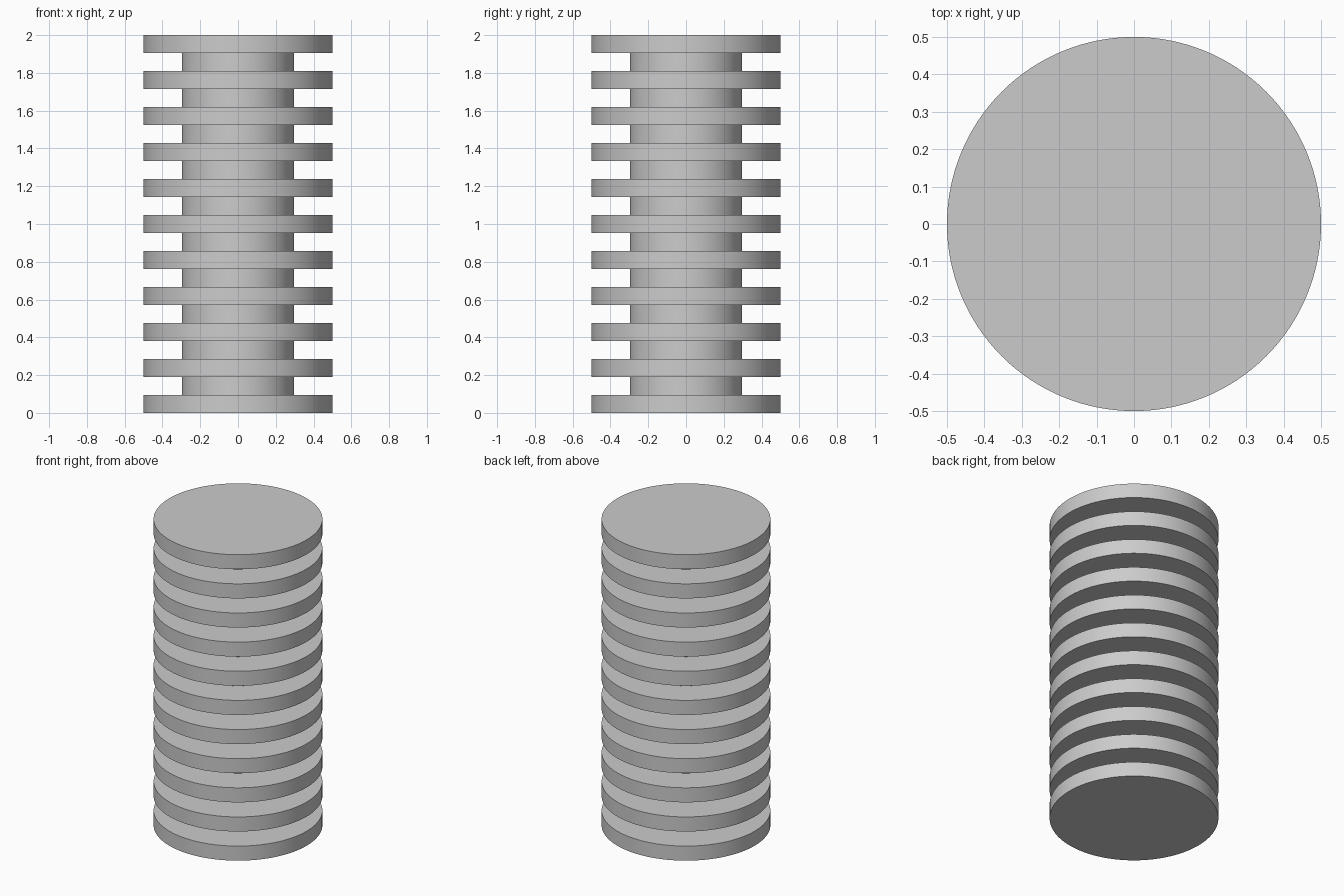
import bpy
import bmesh
import math
from mathutils import Vector

if "Cube" in bpy.data.objects:
    bpy.data.objects.remove(bpy.data.objects["Cube"], do_unlink=True)

DISCS = 11
HEIGHT = 2.0
STEP = HEIGHT / (2 * DISCS - 1)   # discs and gaps share one thickness
DISC_RADIUS = 0.5
CORE_RADIUS = 0.297
SEGMENTS = 128

grey = bpy.data.materials.new("light grey")
grey.use_nodes = True
colour = (0.6, 0.6, 0.6, 1.0)
grey.diffuse_color = colour
grey.node_tree.nodes["Principled BSDF"].inputs["Base Color"].default_value = colour

# Stepped half profile: disc, core, disc, core ... from bottom to top
profile = [(0, 0)]
for i in range(2 * DISCS - 1):
    radius = CORE_RADIUS if i % 2 else DISC_RADIUS
    profile += [(radius, i * STEP), (radius, (i + 1) * STEP)]
profile.append((0, HEIGHT))

# Turn the profile around the vertical axis
bm = bmesh.new()
verts = [bm.verts.new((r, 0, z)) for r, z in profile]
edges = [bm.edges.new(pair) for pair in zip(verts, verts[1:])]
bmesh.ops.spin(bm, geom=verts + edges, cent=Vector(), axis=Vector((0, 0, 1)),
               angle=math.tau, steps=SEGMENTS)
bmesh.ops.remove_doubles(bm, verts=bm.verts, dist=0.0001)
bmesh.ops.recalc_face_normals(bm, faces=bm.faces)

mesh = bpy.data.meshes.new("finned_column")
bm.to_mesh(mesh)
bm.free()
mesh.materials.append(grey)
column = bpy.data.objects.new("finned_column", mesh)
bpy.context.collection.objects.link(column)

# Round sides smooth, rims sharp
bpy.ops.object.select_all(action="DESELECT")
column.select_set(True)
bpy.context.view_layer.objects.active = column
bpy.ops.object.shade_smooth_by_angle(angle=math.radians(30))
